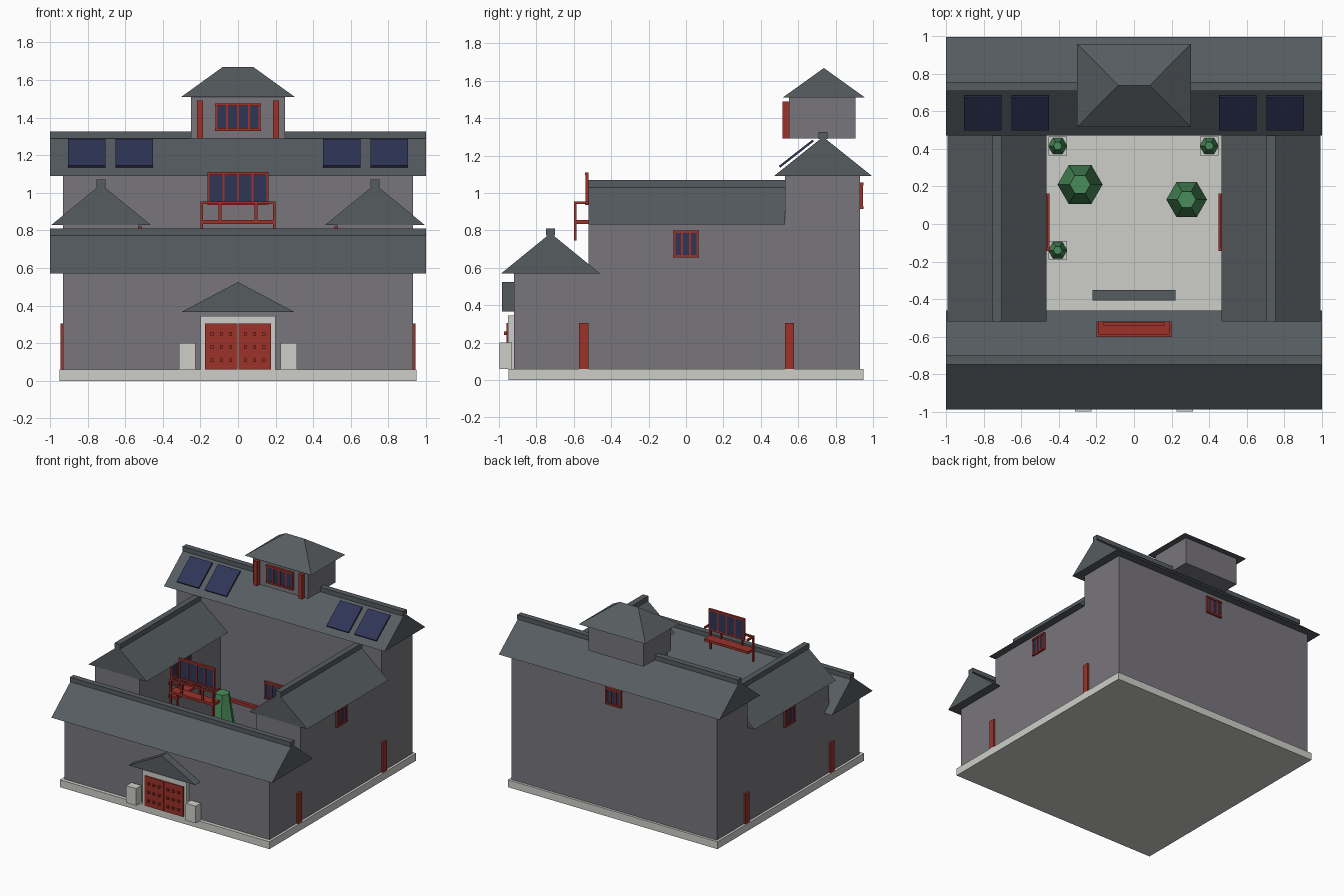
import bpy, bmesh, math
from mathutils import Matrix, Vector

if "Cube" in bpy.data.objects:
    bpy.data.objects.remove(bpy.data.objects["Cube"])


def lin(c):
    c /= 255
    return c / 12.92 if c <= 0.04045 else ((c + 0.055) / 1.055) ** 2.4


def material(name, r, g, b):
    m = bpy.data.materials.new(name)
    m.diffuse_color = (lin(r), lin(g), lin(b), 1)
    m.use_nodes = True
    m.node_tree.nodes["Principled BSDF"].inputs["Base Color"].default_value = m.diffuse_color
    return m


WALL = material("grey brick", 120, 118, 124)
ROOF = material("slate tile", 86, 92, 96)
STONE = material("pale stone", 206, 206, 201)
RED = material("red lacquer", 156, 50, 42)
NAVY = material("navy glass", 46, 53, 86)
GREEN = material("leaf green", 74, 140, 90)


def finish(name, bm, mat, matrix=Matrix()):
    bmesh.ops.recalc_face_normals(bm, faces=bm.faces)
    me = bpy.data.meshes.new(name)
    bm.to_mesh(me)
    bm.free()
    me.materials.append(mat)
    ob = bpy.data.objects.new(name, me)
    ob.matrix_world = matrix
    bpy.context.collection.objects.link(ob)
    return ob


def boxes(name, mat, items, matrix=Matrix()):
    """One object from boxes given as x0, x1, y0, y1, z0, z1."""
    bm = bmesh.new()
    for x0, x1, y0, y1, z0, z1 in items:
        m = Matrix.Translation(((x0 + x1) / 2, (y0 + y1) / 2, (z0 + z1) / 2))
        m = m @ Matrix.Diagonal((x1 - x0, y1 - y0, z1 - z0, 1))
        bmesh.ops.create_cube(bm, size=1, matrix=m)
    return finish(name, bm, mat, matrix)


def roof(name, x, y, z0, z1, ridge_axis, ridge_half=None):
    """Gable roof (ridge reaches the ends) or hip roof (short ridge)."""
    (x0, x1), (y0, y1) = x, y
    cx, cy = (x0 + x1) / 2, (y0 + y1) / 2
    if ridge_axis == 'x':
        h = ridge_half if ridge_half else (x1 - x0) / 2
        top = [(cx - h, cy, z1), (cx + h, cy, z1)]
    else:
        top = [(cx, y0, z1), (cx, y1, z1)]
    bm = bmesh.new()
    for p in [(x0, y0, z0), (x1, y0, z0), (x1, y1, z0), (x0, y1, z0)] + top:
        bm.verts.new(p)
    bmesh.ops.convex_hull(bm, input=bm.verts)
    bmesh.ops.dissolve_limit(bm, angle_limit=0.01, verts=bm.verts, edges=bm.edges)
    return finish(name, bm, ROOF)


def hexcone(name, mat, x, y, z0, z1, r0, r1):
    bm = bmesh.new()
    bmesh.ops.create_cone(bm, cap_ends=True, segments=6, radius1=r0, radius2=r1, depth=z1 - z0,
                          matrix=Matrix.Rotation(math.pi / 6, 4, 'Z'))
    # put corners on the x axis
    vx = max(v.co.x for v in bm.verts)
    if vx < r0 * 0.95:
        bmesh.ops.rotate(bm, verts=bm.verts, matrix=Matrix.Rotation(math.pi / 6, 3, 'Z'))
    return finish(name, bm, mat, Matrix.Translation((x, y, (z0 + z1) / 2)))


def facing(x, y, degrees=0):
    """Wall frame: outward is local -y."""
    return Matrix.Translation((x, y, 0)) @ Matrix.Rotation(math.radians(degrees), 4, 'Z')


def window(name, matrix, w, z0, z1, bars):
    t = 0.007
    boxes(name + "_glass", NAVY, [(-w, w, -0.01, 0, z0 + t, z1 - t)], matrix)
    parts = [(-w - t, w + t, -0.018, 0.001, z, z + 2 * t) for z in (z0, z1 - 2 * t)]
    for i in range(bars):
        c = -w + 2 * w * i / (bars - 1)
        parts.append((c - t * 0.8, c + t * 0.8, -0.015, 0.001, z0 + t, z1 - t))
    boxes(name + "_frame", RED, parts, matrix)


def balcony(name, matrix, w, z):
    """Platform top at z, with posts, legs and rails."""
    d, t = 0.08, 0.007
    parts = [(-w, w, -d, 0, z - 0.02, z),
             (-w, w, -d, -d + 2 * t, z + 0.085, z + 0.1)]
    for s in (-1, 1):
        c = s * (w - t)
        parts.append((c - t, c + t, -d, -d + 2 * t, z - 0.11, z + 0.1))
        parts.append((c - t, c + t, -d, 0, z + 0.085, z + 0.1))
        c = s * w * 0.48
        parts.append((c - t, c + t, -d, -d + 2 * t, z, z + 0.09))
    boxes(name, RED, parts, matrix)


# base
boxes("stone_base", STONE, [(-0.95, 0.95, -0.95, 0.95, 0, 0.06)])

# front and rear halls
for name, y0, y1, r0, r1, eave, top in (
        ("front_hall", -0.92, -0.52, -0.988, -0.46, 0.57, 0.785),
        ("rear_hall", 0.53, 0.93, 0.47, 0.995, 1.09, 1.30)):
    c = (r0 + r1) / 2
    boxes(name + "_walls", WALL, [(-0.93, 0.93, y0, y1, 0.06, eave)])
    roof(name + "_roof", (-1, 1), (r0, r1), eave, top, 'x')
    boxes(name + "_ridge_cap", ROOF, [(-1, 1, c - 0.024, c + 0.024, top - 0.012, top + 0.025)])

# side wings, inner windows and balconies
for s, side in ((-1, "left"), (1, "right")):
    xs = sorted((s * 0.53, s * 0.93))
    rx = sorted((s * 0.465, s * 0.992))
    boxes(side + "_wing_walls", WALL, [(*xs, -0.52, 0.53, 0.06, 0.83)])
    roof(side + "_wing_roof", rx, (-0.52, 0.53), 0.83, 1.045, 'y')
    c = s * 0.73
    boxes(side + "_wing_ridge_cap", ROOF, [(c - 0.024, c + 0.024, -0.52, 0.53, 1.03, 1.07)])
    window(side + "_outer_window", facing(s * 0.93, 0, s * 90), 0.062, 0.655, 0.80, 4)
    inner = facing(s * 0.53, 0.01, -s * 90)
    window(side + "_inner_window", inner, 0.12, 0.66, 0.822, 5)
    balcony(side + "_wing_balcony", inner, 0.153, 0.56)
    # red posts on the outer walls
    px = sorted((s * 0.925, s * 0.945))
    boxes(side + "_wall_posts", RED, [(*px, -0.572, -0.522, 0.06, 0.305),
                                      (*px, 0.528, 0.578, 0.06, 0.305)])

# rear hall windows and courtyard beam
window("back_window", facing(0, 0.93, 180), 0.065, 0.915, 1.055, 4)
window("rear_court_window", facing(0, 0.53), 0.115, 0.385, 0.53, 5)
boxes("courtyard_beam", RED, [(-0.53, 0.53, 0.505, 0.531, 0.28, 0.305)])

# balcony above the front hall
window("upper_window", facing(0, -0.522), 0.156, 0.935, 1.11, 5)
balcony("upper_balcony", facing(0, -0.52), 0.2, 0.855)

# tower
boxes("tower_walls", WALL, [(-0.25, 0.25, 0.55, 0.907, 1.29, 1.51)])
roof("tower_roof", (-0.302, 0.302), (0.517, 0.957), 1.51, 1.668, 'x', 0.083)
boxes("tower_columns", RED, [(s * 0.203 - 0.016, s * 0.203 + 0.016, 0.515, 0.551, 1.29, 1.49)
                             for s in (-1, 1)])
window("tower_window", facing(0, 0.55), 0.115, 1.33, 1.475, 5)

# solar panels, tilted with the rear roof
tilt = math.atan2(0.137, 0.175)
for i, x in enumerate((-0.805, -0.553, 0.553, 0.805)):
    m = Matrix.Translation((x, 0.59, 1.21)) @ Matrix.Rotation(tilt, 4, 'X')
    boxes("solar_panel_%d" % (i + 1), NAVY, [(-0.1, 0.1, -0.114, 0.114, -0.006, 0.006)], m)

# gate
boxes("gate_frame", STONE, [(-0.2, 0.2, -0.952, -0.91, 0.06, 0.345)])
boxes("gate_leaves", RED, [(-0.175, -0.002, -0.96, -0.94, 0.06, 0.305),
                           (0.002, 0.175, -0.96, -0.94, 0.06, 0.305)])
boxes("gate_studs", RED, [(s * x - 0.009, s * x + 0.009, -0.974, -0.955, z - 0.009, z + 0.009)
                          for s in (-1, 1) for x in (0.04, 0.088, 0.136) for z in (0.11, 0.18, 0.25)])
roof("gate_roof", (-0.302, 0.302), (-0.985, -0.915), 0.365, 0.525, 'y')
boxes("door_stones", STONE, [(-0.315, -0.225, -0.998, -0.93, 0.06, 0.2),
                             (0.225, 0.315, -0.998, -0.93, 0.06, 0.2)])

# courtyard screen wall
boxes("screen_wall", WALL, [(-0.19, 0.19, -0.395, -0.36, 0.06, 0.36)])
boxes("screen_cap", ROOF, [(-0.222, 0.222, -0.407, -0.35, 0.36, 0.39)])

# trees and potted shrubs
for i, (x, y, r, top) in enumerate(((-0.287, 0.21, 0.12, 0.51), (0.28, 0.13, 0.108, 0.46))):
    hexcone("tree_trunk_%d" % (i + 1), RED, x, y, 0.06, 0.13, 0.03, 0.025)
    hexcone("tree_crown_%d" % (i + 1), GREEN, x, y, 0.12, top, r, r * 0.46)
for i, (x, y) in enumerate(((-0.406, 0.415), (0.4, 0.415), (-0.406, -0.14))):
    boxes("planter_%d" % (i + 1), STONE, [(x - 0.05, x + 0.05, y - 0.05, y + 0.05, 0.06, 0.13)])
    hexcone("shrub_%d" % (i + 1), GREEN, x, y, 0.13, 0.26, 0.05, 0.023)
